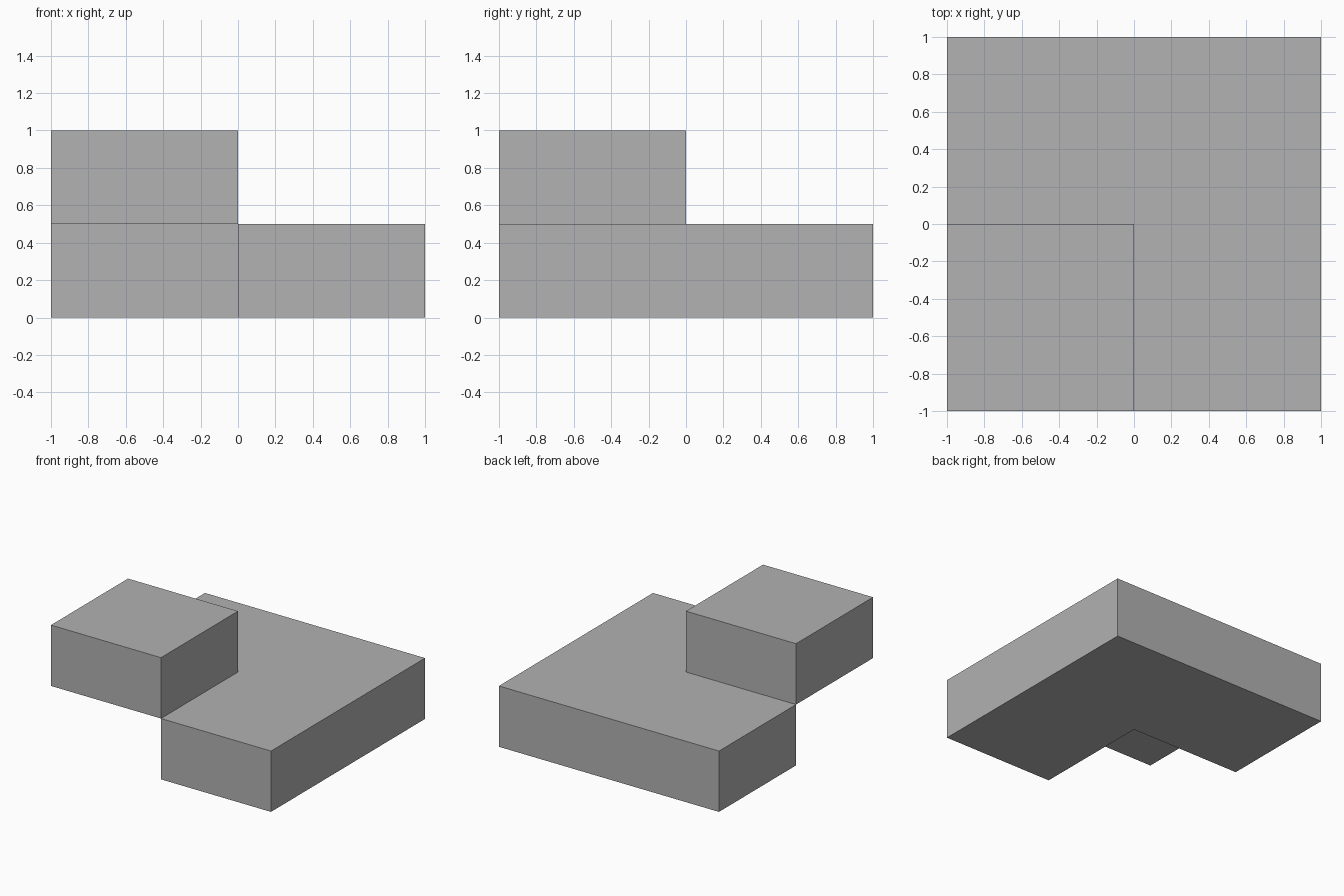
import bpy
import bmesh

cube = bpy.data.objects.get("Cube")
if cube:
    bpy.data.objects.remove(cube, do_unlink=True)

# Single plain grey
grey = bpy.data.materials.new("plain_grey")
grey.use_nodes = True
colour = (0.445, 0.445, 0.445, 1)
grey.diffuse_color = colour
grey.node_tree.nodes["Principled BSDF"].inputs["Base Color"].default_value = colour


def prism(name, outline, bottom, height):
    """Extrude a flat outline straight up into a solid."""
    bm = bmesh.new()
    face = bm.faces.new([bm.verts.new((x, y, bottom)) for x, y in outline])
    top = bmesh.ops.extrude_face_region(bm, geom=[face], use_keep_orig=True)["geom"]
    verts = [v for v in top if isinstance(v, bmesh.types.BMVert)]
    bmesh.ops.translate(bm, verts=verts, vec=(0, 0, height))
    bmesh.ops.recalc_face_normals(bm, faces=bm.faces[:])
    mesh = bpy.data.meshes.new(name)
    bm.to_mesh(mesh)
    bm.free()
    mesh.materials.append(grey)
    obj = bpy.data.objects.new(name, mesh)
    bpy.context.collection.objects.link(obj)
    return obj


# L-shaped slab, open at the front right quarter
prism("base_slab", [(0, -1), (1, -1), (1, 1), (-1, 1), (-1, 0), (0, 0)], 0, 0.5)

# Raised block above the open quarter
prism("raised_block", [(-1, -1), (0, -1), (0, 0), (-1, 0)], 0.5, 0.5)
